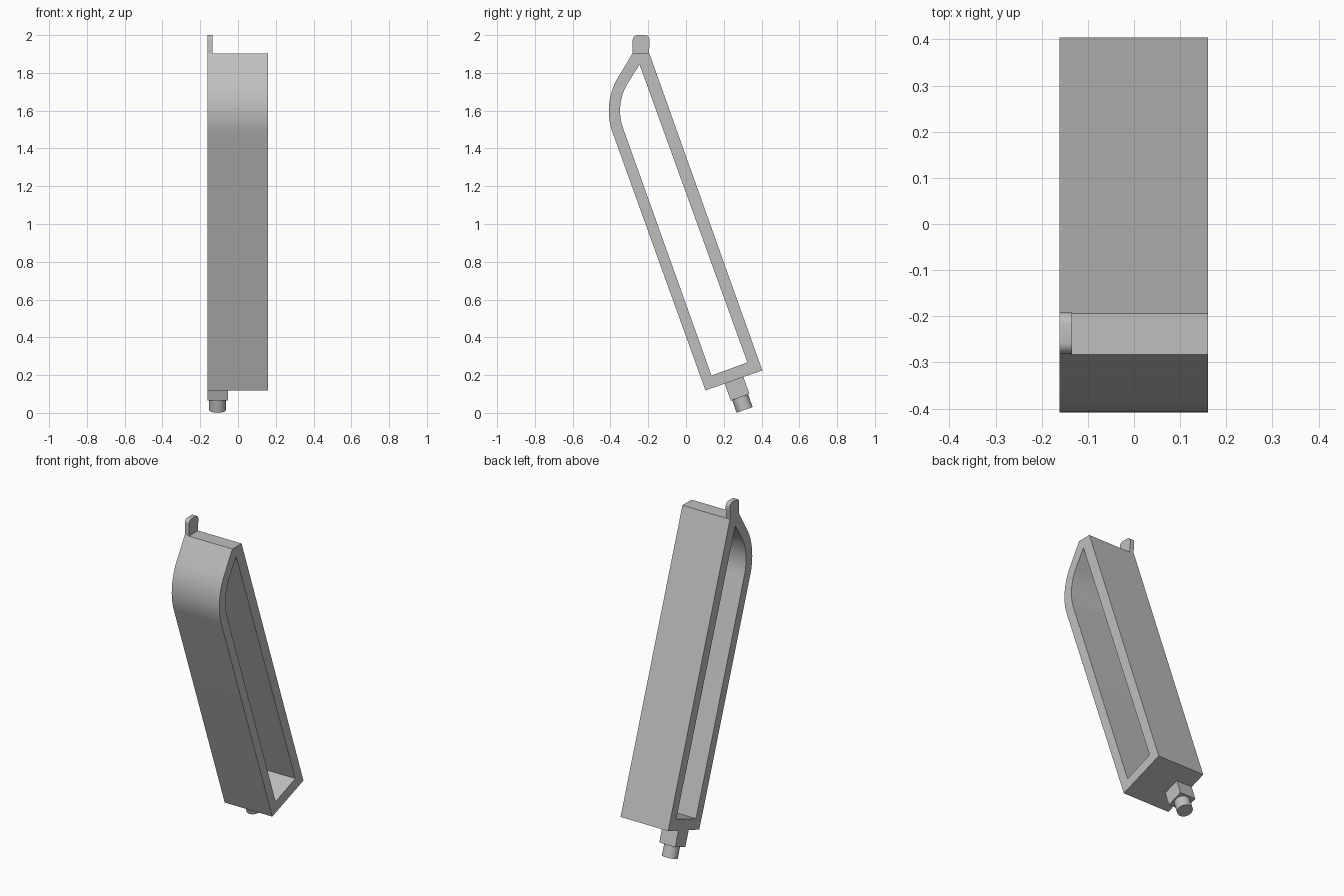
import bpy, bmesh, math
from mathutils import Matrix, Vector

cube = bpy.data.objects.get("Cube")
if cube:
    bpy.data.objects.remove(cube, do_unlink=True)

GREY = (0.52, 0.52, 0.52, 1)
mat = bpy.data.materials.new("plain grey")
mat.use_nodes = True
mat.diffuse_color = GREY
mat.node_tree.nodes["Principled BSDF"].inputs["Base Color"].default_value = GREY

LEFT, RIGHT = 0.16, -0.162
TILT = math.radians(19.6)


def finish(name, bm):
    bmesh.ops.recalc_face_normals(bm, faces=bm.faces)
    mesh = bpy.data.meshes.new(name)
    bm.to_mesh(mesh)
    bm.free()
    mesh.materials.append(mat)
    obj = bpy.data.objects.new(name, mesh)
    bpy.context.collection.objects.link(obj)
    bpy.ops.object.select_all(action="DESELECT")
    bpy.context.view_layer.objects.active = obj
    obj.select_set(True)
    bpy.ops.object.shade_smooth_by_angle(angle=math.radians(25))
    return obj


def arc(cy, cz, radius, start, end, steps):
    angles = [math.radians(start + (end - start) * i / steps) for i in range(steps + 1)]
    return [(cy + radius * math.cos(a), cz + radius * math.sin(a)) for a in angles]


# Hollow frame: outer and inner side profiles joined into a ring, with matching points
def bend(radius):
    return arc(-0.069, 1.6, radius, 150, 199.6, 16)


outer = [(0.103, 0.119), (0.404, 0.225), (-0.194, 1.903), (-0.283, 1.903)] + bend(0.34)
inner = [(0.135, 0.198), (0.325, 0.267), (-0.245, 1.842), (-0.247, 1.842)] + bend(0.28)

bm = bmesh.new()
rings = [[bm.verts.new((x, y, z)) for y, z in profile]
         for x, profile in ((RIGHT, outer), (LEFT, outer), (LEFT, inner), (RIGHT, inner))]
count = len(outer)
for a, b in zip(rings, rings[1:] + rings[:1]):
    for i in range(count):
        j = (i + 1) % count
        bm.faces.new((a[i], a[j], b[j], b[i]))
finish("frame", bm)

# Rounded tab on the top right edge
tab = [(-0.283, 1.9), (-0.198, 1.9), (-0.192, 1.96)]
tab += arc(-0.217, 1.975, 0.025, 0, 90, 6) + arc(-0.257, 1.975, 0.025, 90, 180, 6)
bm = bmesh.new()
face = bm.faces.new([bm.verts.new((RIGHT, y, z)) for y, z in tab])
extruded = bmesh.ops.extrude_face_region(bm, geom=[face])["geom"]
bmesh.ops.translate(bm, vec=(0.028, 0, 0),
                    verts=[v for v in extruded if isinstance(v, bmesh.types.BMVert)])
finish("top_tab", bm)

# Stud below the frame: a square block and a round pin on one tilted axis
axis = Vector((0, math.sin(TILT), -math.cos(TILT)))
root = Vector((-0.108, 0.254, 0.174))


def place(start, end):
    return Matrix.Translation(root + axis * (start + end) / 2) @ Matrix.Rotation(TILT, 4, "X")


bm = bmesh.new()
bmesh.ops.create_cube(bm, size=1, matrix=place(-0.01, 0.097) @ Matrix.Diagonal((0.108, 0.105, 0.107, 1)))
finish("stud_block", bm)

bm = bmesh.new()
bmesh.ops.create_cone(bm, cap_ends=True, segments=40, radius1=0.045, radius2=0.045,
                      depth=0.08, matrix=place(0.088, 0.168))
finish("stud_pin", bm)
